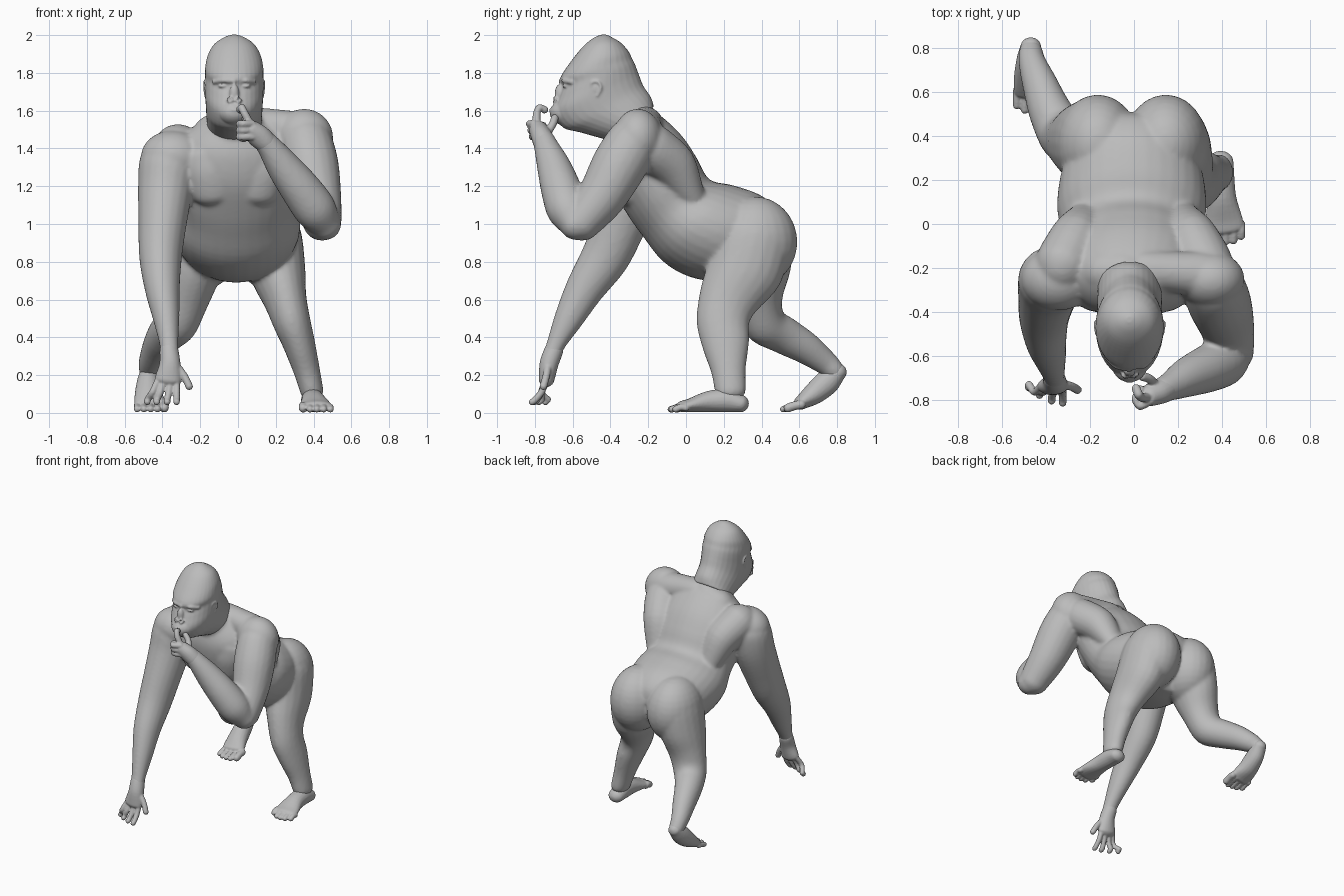
import bpy, bmesh, math
from mathutils import Vector, Matrix

if "Cube" in bpy.data.objects:
    bpy.data.objects.remove(bpy.data.objects["Cube"])

grey = bpy.data.materials.new("plain grey")
grey.use_nodes = True
COL = (0.5, 0.5, 0.5, 1)
grey.diffuse_color = COL
grey.node_tree.nodes["Principled BSDF"].inputs["Base Color"].default_value = COL


def spline(a, b, c, d, t):
    return 0.5 * (2 * b + (c - a) * t + (2 * a - 5 * b + 4 * c - d) * t * t
                  + (3 * b - a - 3 * c + d) * t ** 3)


def skin(bm, rings, n=24, steps=4):
    """Closed smooth loft through rings given as (centre, side, up) vectors."""
    dense = []
    for i in range(len(rings) - 1):
        p = [rings[max(0, min(len(rings) - 1, i + k))] for k in (-1, 0, 1, 2)]
        for s in range(steps):
            dense.append([spline(*[q[j] for q in p], s / steps) for j in range(3)])
    dense.append(rings[-1])
    loops = []
    for c, u, v in dense:
        ang = [2 * math.pi * k / n for k in range(n)]
        loops.append([bm.verts.new(c + u * math.cos(a) + v * math.sin(a)) for a in ang])
    for a, b in zip(loops, loops[1:]):
        for k in range(n):
            bm.faces.new((a[k], a[(k + 1) % n], b[(k + 1) % n], b[k]))
    bm.faces.new(loops[0][::-1])
    bm.faces.new(loops[-1])


def limb(bm, pts, n=20):
    """Round-ended tube; each point is x, y, z, radius across x, other radius."""
    P = [Vector(p[:3]) for p in pts]
    rings = []
    for i, p in enumerate(pts):
        t = (P[min(i + 1, len(P) - 1)] - P[max(i - 1, 0)]).normalized()
        ref = Vector((1, 0, 0)) if abs(t.x) < 0.9 else Vector((0, 1, 0))
        u = (ref - t * ref.dot(t)).normalized()
        rings.append((P[i], u * p[3], t.cross(u) * p[-1]))
    for end, nxt in ((0, 1), (-1, -2)):
        c, u, v = rings[end]
        d = (P[end] - P[nxt]).normalized() * min(u.length, v.length)
        caps = [(c + d * h, u * s, v * s) for h, s in ((.5, .86), (.86, .5), (.98, .2))]
        rings = rings + caps if end else caps[::-1] + rings
    skin(bm, rings, n)


def tube(bm, r, *pts):
    limb(bm, [(*p, r) for p in pts], 12)


def trunk(bm, sections, x=0):
    """Loft through sections of back (y, z), front (y, z) and half width."""
    rings = []
    for by, bz, fy, fz, w in sections:
        b, f = Vector((x, by, bz)), Vector((x, fy, fz))
        rings.append(((b + f) / 2, Vector((w, 0, 0)), (b - f) / 2))
    skin(bm, rings, 32)


def ball(bm, c, r):
    bmesh.ops.create_uvsphere(bm, u_segments=24, v_segments=16, radius=1,
                              matrix=Matrix.Translation(c) @ Matrix.Diagonal((*r, 1)))


def finish(bm, name, voxel, smooth):
    """Fuse the overlapping masses into one soft skin."""
    bmesh.ops.recalc_face_normals(bm, faces=bm.faces)
    me = bpy.data.meshes.new(name)
    bm.to_mesh(me)
    bm.free()
    me.materials.append(grey)
    ob = bpy.data.objects.new(name, me)
    bpy.context.collection.objects.link(ob)
    m = ob.modifiers.new("fuse", "REMESH")
    m.mode = "VOXEL"
    m.voxel_size = voxel
    m.use_smooth_shade = True
    s = ob.modifiers.new("soften", "SMOOTH")
    s.factor = 0.5
    s.iterations = smooth


# Body: trunk, neck, chest, shoulders, buttocks, arms and legs
bm = bmesh.new()
trunk(bm, [(-.22, 1.62, -.42, 1.46, .14), (-.13, 1.57, -.43, 1.35, .26),
           (-.02, 1.465, -.395, 1.2, .32), (.06, 1.345, -.31, 1.05, .325),
           (.125, 1.235, -.225, .93, .31), (.25, 1.205, -.12, .80, .34),
           (.40, 1.15, .02, .72, .325), (.49, 1.06, .2, .69, .27),
           (.51, .95, .35, .70, .17)], -.01)
trunk(bm, [(-.1, 1.52, -.38, 1.36, .17), (-.17, 1.61, -.43, 1.45, .145),
           (-.23, 1.66, -.48, 1.52, .115)], -.01)
for s in (-1, 1):
    # Buttock, flat chest slab and the back muscle running up to the shoulder
    ball(bm, (s * .155 - .01, .365, .905), (.19, .225, .24))
    limb(bm, [(s * .115 - .015, -.29, 1.18, .125, .09), (s * .125 - .015, -.325, 1.28, .13, .08),
              (s * .14 - .015, -.33, 1.36, .12, .07)])
    limb(bm, [(s * .22, .02, 1.16, .09, .08), (s * .26, -.06, 1.3, .12, .12),
              (s * .32, -.18, 1.4, .13, .13)])
ball(bm, (.35, -.255, 1.455), (.155, .13, .155))
ball(bm, (-.345, -.25, 1.355), (.17, .145, .14))
limb(bm, [(.05, -.21, 1.53, .09), (.18, -.22, 1.515, .095), (.31, -.23, 1.49, .105)])
limb(bm, [(-.05, -.21, 1.52, .09), (-.17, -.22, 1.46, .095), (-.30, -.23, 1.40, .105)])
# Left arm raised to the chin
limb(bm, [(.365, -.29, 1.42, .14), (.39, -.36, 1.30, .145), (.42, -.45, 1.14, .128),
          (.445, -.55, 1.015, .105)])
limb(bm, [(.462, -.585, 1.0, .085), (.41, -.625, 1.075, .112), (.335, -.66, 1.18, .108),
          (.24, -.70, 1.305, .09), (.165, -.74, 1.41, .066), (.13, -.755, 1.45, .058)])
# Right arm reaching to the ground
limb(bm, [(-.37, -.25, 1.31, .155, .15), (-.385, -.28, 1.18, .145, .15), (-.40, -.35, 1.0, .128, .14),
          (-.41, -.43, .82, .113, .128), (-.40, -.54, .65, .092, .102),
          (-.38, -.62, .5, .07, .078), (-.365, -.69, .36, .05, .05), (-.36, -.72, .28, .05, .045)])
# Left leg standing, right leg stretched back
limb(bm, [(.19, .36, .92, .15, .2), (.21, .31, .75, .148, .2), (.25, .225, .6, .115, .16),
          (.285, .195, .48, .1, .14), (.325, .21, .36, .085, .125),
          (.365, .225, .22, .07, .092), (.39, .235, .12, .062, .083)])
limb(bm, [(-.195, .37, .92, .16, .2), (-.24, .375, .75, .15, .18), (-.285, .385, .6, .13, .13),
          (-.33, .42, .47, .115, .115), (-.385, .52, .41, .098, .1),
          (-.43, .64, .34, .08, .085), (-.465, .74, .265, .062, .066), (-.47, .785, .225, .055, .055)])
finish(bm, "body", .0115, 8)

# Head with muzzle, brow, eyes, nose, lips and ears
HX = -.02
bm = bmesh.new()
trunk(bm, [(-.17, 1.62, -.40, 1.44, .145), (-.185, 1.67, -.56, 1.485, .148),
           (-.225, 1.73, -.65, 1.51, .15), (-.245, 1.78, -.70, 1.585, .154),
           (-.26, 1.82, -.675, 1.67, .155), (-.272, 1.85, -.655, 1.725, .155),
           (-.285, 1.875, -.665, 1.775, .154), (-.305, 1.915, -.61, 1.86, .142),
           (-.345, 1.96, -.545, 1.94, .108), (-.395, 1.99, -.49, 1.985, .055),
           (-.42, 2.002, -.45, 2.002, .015)], HX)
ball(bm, (HX, -.63, 1.59), (.085, .092, .07))
ball(bm, (HX, -.67, 1.69), (.026, .025, .05))
tube(bm, .007, (HX - .05, -.695, 1.6), (HX, -.718, 1.604), (HX + .05, -.695, 1.6))
tube(bm, .008, (HX - .045, -.692, 1.578), (HX, -.712, 1.58), (HX + .045, -.692, 1.578))
for s in (-1, 1):
    tube(bm, .013, (HX, -.66, 1.757), (HX + s * .06, -.648, 1.76), (HX + s * .105, -.605, 1.752))
    ball(bm, (HX + s * .058, -.634, 1.73), (.028, .02, .009))
    tube(bm, .007, (HX + s * .008, -.698, 1.655), (HX + s * .022, -.697, 1.672),
         (HX + s * .036, -.688, 1.657), (HX + s * .022, -.70, 1.645))
    # Ear: inner pad and curled rim
    e = HX + s * .146
    ball(bm, (e, -.475, 1.715), (.012, .024, .036))
    tube(bm, .008, (e, -.505, 1.73), (e + s * .006, -.495, 1.752), (e + s * .01, -.465, 1.752),
         (e + s * .01, -.45, 1.72), (e + s * .006, -.47, 1.68))
finish(bm, "head", .0065, 3)

# Right hand: palm, four spread fingers and thumb
bm = bmesh.new()
limb(bm, [(-.365, -.70, .33, .05, .05), (-.36, -.725, .26, .056, .05),
          (-.37, -.738, .18, .07, .042)])
for root, tip, y in ((-.425, -.48, -.73), (-.393, -.43, -.765), (-.358, -.375, -.79), (-.325, -.325, -.80)):
    mid = (root + tip) / 2
    tube(bm, .018, (root, -.74, .17), (mid, -.765, .11), (tip, y, .068), (tip, y - .015, .058))
tube(bm, .02, (-.325, -.73, .25), (-.285, -.74, .195), (-.258, -.755, .14))
finish(bm, "right_hand", .006, 3)

# Left hand: palm, index and thumb at the mouth, other fingers curled
bm = bmesh.new()
limb(bm, [(.15, -.75, 1.43, .058), (.11, -.765, 1.465, .062, .056), (.075, -.78, 1.495, .054, .05)])
tube(bm, .021, (.07, -.79, 1.52), (.035, -.79, 1.585), (.02, -.775, 1.615), (.01, -.75, 1.605))
for i in range(3):
    z = 1.53 - i * .034
    tube(bm, .02, (.075, -.805, z), (.025, -.828 + i * .008, z), (.008, -.80, z), (.03, -.755, z - .01))
tube(bm, .021, (.10, -.735, 1.48), (.07, -.705, 1.53), (.04, -.695, 1.56))
finish(bm, "left_hand", .006, 3)

# Feet: sole and five toes each
bm = bmesh.new()
limb(bm, [(.395, .285, .05, .058, .048), (.395, .22, .065, .062, .062), (.40, .12, .06, .066, .056),
          (.41, .02, .04, .085, .036), (.415, -.02, .034, .085, .03)])
for i, y in enumerate((-.045, -.075, -.08, -.075, -.055)):
    x, r = .345 + i * .036, .024 if i == 0 else .018
    tube(bm, r, (x, 0, r + .008), (x, y * .5, r + .012), (x, y, r + .001))
finish(bm, "left_foot", .006, 3)

bm = bmesh.new()
limb(bm, [(-.47, .805, .215, .048, .046), (-.475, .75, .165, .06, .066), (-.475, .675, .1, .072, .058),
          (-.465, .61, .055, .083, .038)])
for i, y in enumerate((.54, .515, .515, .52, .54)):
    x, r = -.39 - i * .036, .024 if i == 0 else .018
    tube(bm, r, (x, .61, r + .02), (x, (y + .61) / 2, r + .014), (x, y, r + .002))
finish(bm, "right_foot", .006, 3)

# Bake the modifiers and shade smoothly
for name in ("body", "head", "right_hand", "left_hand", "left_foot", "right_foot"):
    ob = bpy.data.objects[name]
    bpy.ops.object.select_all(action="DESELECT")
    ob.select_set(True)
    bpy.context.view_layer.objects.active = ob
    for mod in list(ob.modifiers):
        bpy.ops.object.modifier_apply(modifier=mod.name)
    bpy.ops.object.shade_smooth()
